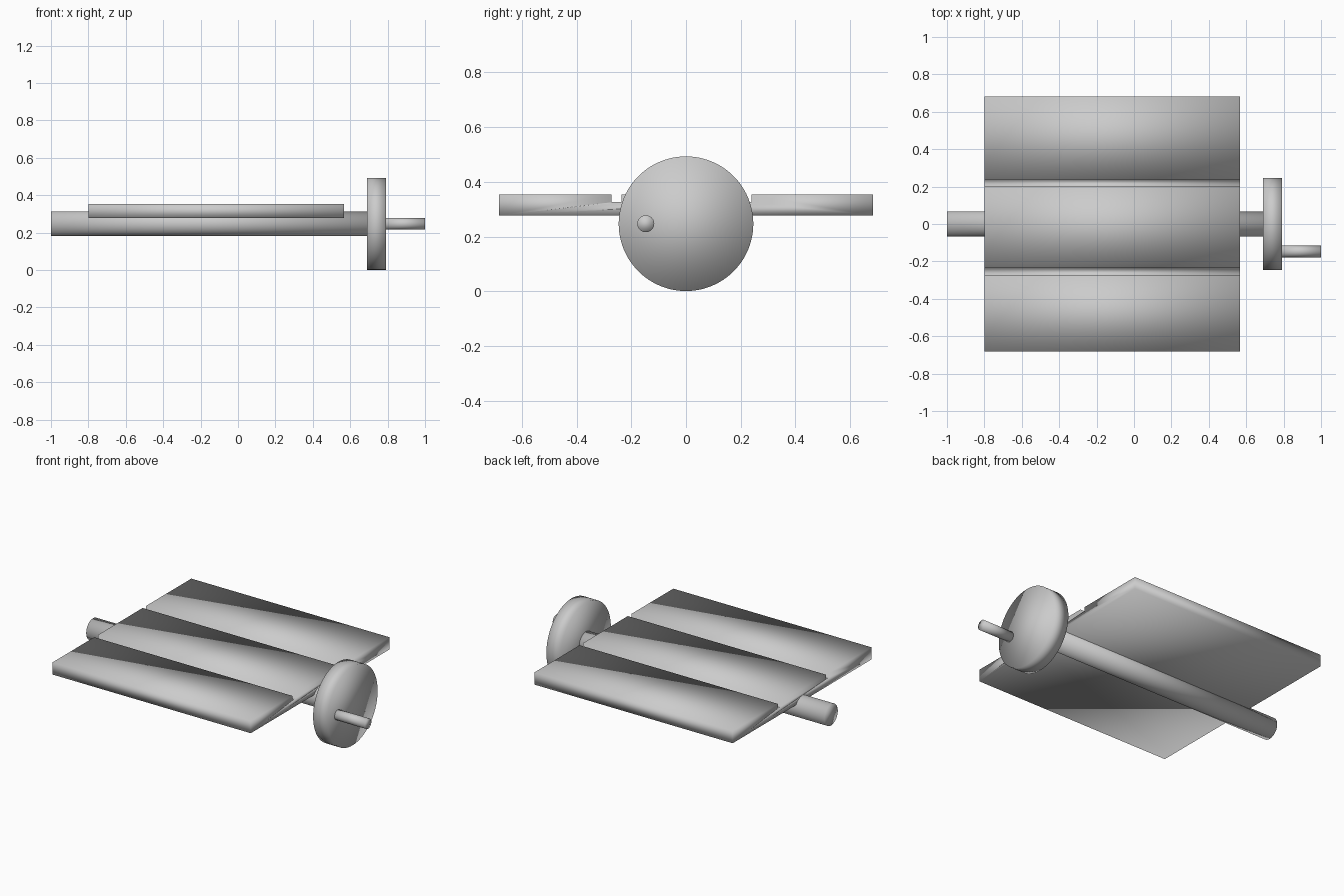
import bpy
import bmesh
import math

if "Cube" in bpy.data.objects:
    bpy.data.objects.remove(bpy.data.objects["Cube"])

AXIS_Z = 0.247


def smooth(obj):
    # The whole model is softly shaded, caps included
    for poly in obj.data.polygons:
        poly.use_smooth = True


def rod(name, x0, x1, radius, y=0.0, sides=64):
    """Cylinder lying along x."""
    bpy.ops.mesh.primitive_cylinder_add(
        vertices=sides, radius=radius, depth=x1 - x0,
        location=((x0 + x1) / 2, y, AXIS_Z), rotation=(0, math.pi / 2, 0))
    obj = bpy.context.object
    obj.name = name
    smooth(obj)
    return obj


def extrude_along_x(name, profile, x0, x1):
    """Sweep a closed (y, z) profile from x0 to x1."""
    bm = bmesh.new()
    face = bm.faces.new([bm.verts.new((x0, y, z)) for y, z in profile])
    result = bmesh.ops.extrude_face_region(bm, geom=[face])
    moved = [g for g in result["geom"] if isinstance(g, bmesh.types.BMVert)]
    bmesh.ops.translate(bm, verts=moved, vec=(x1 - x0, 0, 0))
    bmesh.ops.recalc_face_normals(bm, faces=bm.faces)
    mesh = bpy.data.meshes.new(name)
    bm.to_mesh(mesh)
    bm.free()
    obj = bpy.data.objects.new(name, mesh)
    bpy.context.collection.objects.link(obj)
    smooth(obj)
    return obj


# Table slab with two shallow grooves in its top
half, bottom, top, floor = 0.683, 0.277, 0.353, 0.326
profile = [(-half, bottom), (half, bottom), (half, top)]
for right, left in ((0.239, 0.204), (-0.236, -0.273)):
    profile += [(right, top), (right, floor), (left, floor), (left, top)]
profile.append((-half, top))
extrude_along_x("slotted_table", profile, -0.80, 0.566)

# Drive shaft under the table
rod("shaft", -1.0, 0.70, 0.066)

# Hand wheel and its off-centre crank handle
rod("hand_wheel", 0.69, 0.79, 0.246, sides=96)
rod("crank_handle", 0.78, 1.0, 0.031, y=-0.147, sides=48)
